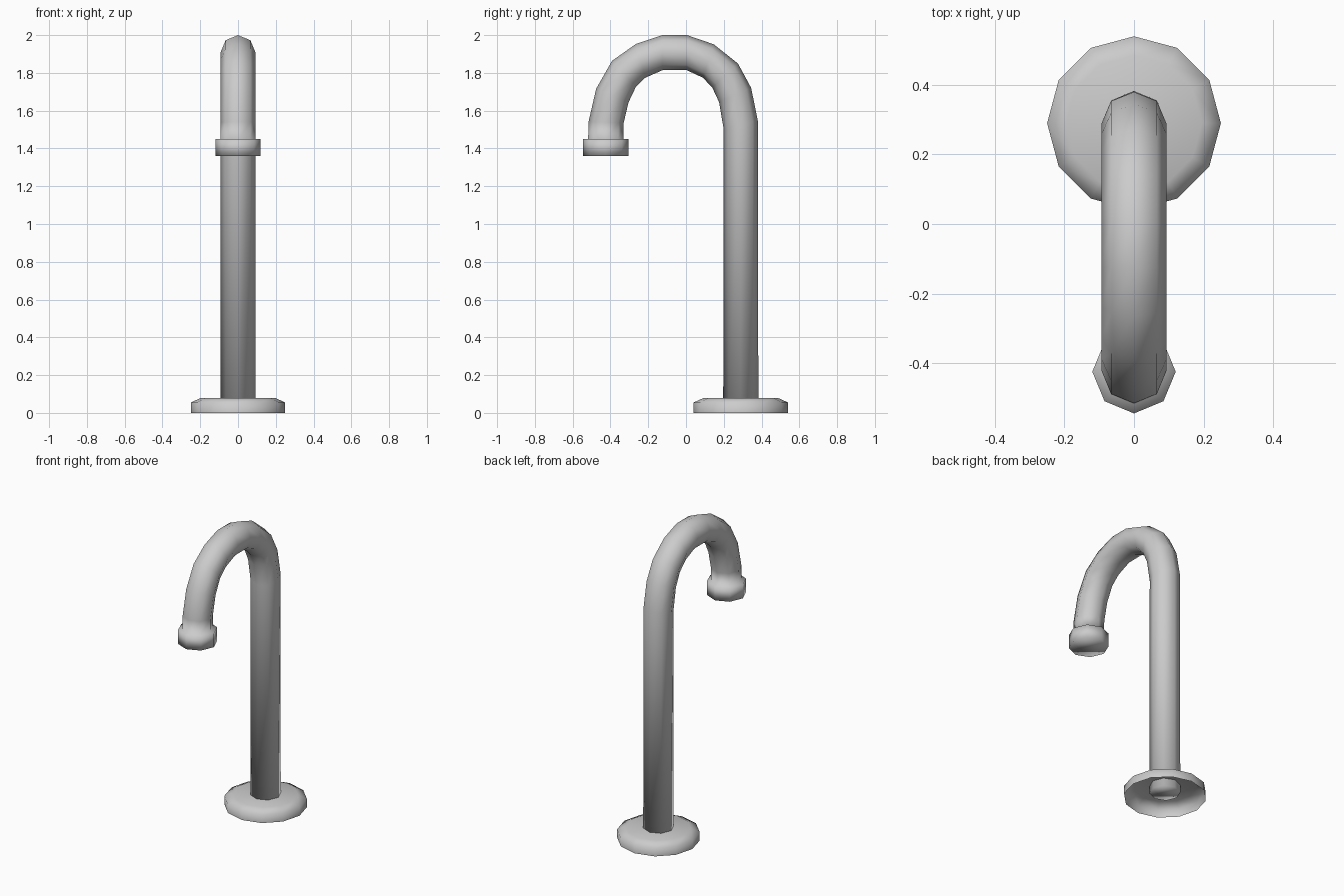
import bpy, bmesh, math
from mathutils import Vector

cube = bpy.data.objects.get("Cube")
if cube:
    bpy.data.objects.remove(cube, do_unlink=True)

metal = bpy.data.materials.new("grey metal")
metal.use_nodes = True
GREY = (0.6, 0.6, 0.6, 1)
metal.diffuse_color = GREY
metal.node_tree.nodes["Principled BSDF"].inputs["Base Color"].default_value = GREY


def sweep(name, stations, sides, cap_start=True, cap_end=True):
    """Skin rings along stations of (y, z, radius, tilt in degrees from upright)."""
    bm = bmesh.new()
    rings = []
    for y, z, r, tilt in stations:
        t = math.radians(tilt)
        across = Vector((0, math.cos(t), math.sin(t)))
        side = Vector((1, 0, 0))
        rings.append([bm.verts.new(Vector((0, y, z)) + r * (
            side * math.cos(math.tau * i / sides) + across * math.sin(math.tau * i / sides)))
            for i in range(sides)])
    for a, b in zip(rings, rings[1:]):
        for i in range(sides):
            j = (i + 1) % sides
            bm.faces.new((a[i], a[j], b[j], b[i]))
    if cap_start:
        bm.faces.new(rings[0][::-1])
    if cap_end:
        bm.faces.new(rings[-1])
    for f in bm.faces:
        f.smooth = True
    mesh = bpy.data.meshes.new(name)
    bm.to_mesh(mesh)
    bm.free()
    mesh.materials.append(metal)
    obj = bpy.data.objects.new(name, mesh)
    bpy.context.collection.objects.link(obj)


# Round foot plate, open underneath
BASE_Y = 0.29
sweep("base_flange", [(BASE_Y, 0, 0.25, 0), (BASE_Y, 0.055, 0.25, 0),
                      (BASE_Y, 0.08, 0.195, 0)], 12, cap_start=False)

# Gooseneck pipe, ending in a wider collar at the outlet
R = 0.093
spout = [(BASE_Y, 0.03, R, 0), (BASE_Y, 1.523, R, 14), (0.26, 1.683, R, 24),
         (0.207, 1.786, R, 43), (0.118, 1.863, R, 72), (0.005, 1.907, R, 90),
         (-0.125, 1.907, R, 90), (-0.24, 1.864, R, 105), (-0.328, 1.796, R, 133),
         (-0.39, 1.68, R, 157), (-0.423, 1.538, R, 178), (-0.425, 1.45, R, 180),
         (-0.425, 1.45, 0.12, 180), (-0.425, 1.36, 0.12, 180)]
sweep("gooseneck_spout", spout, 8)
